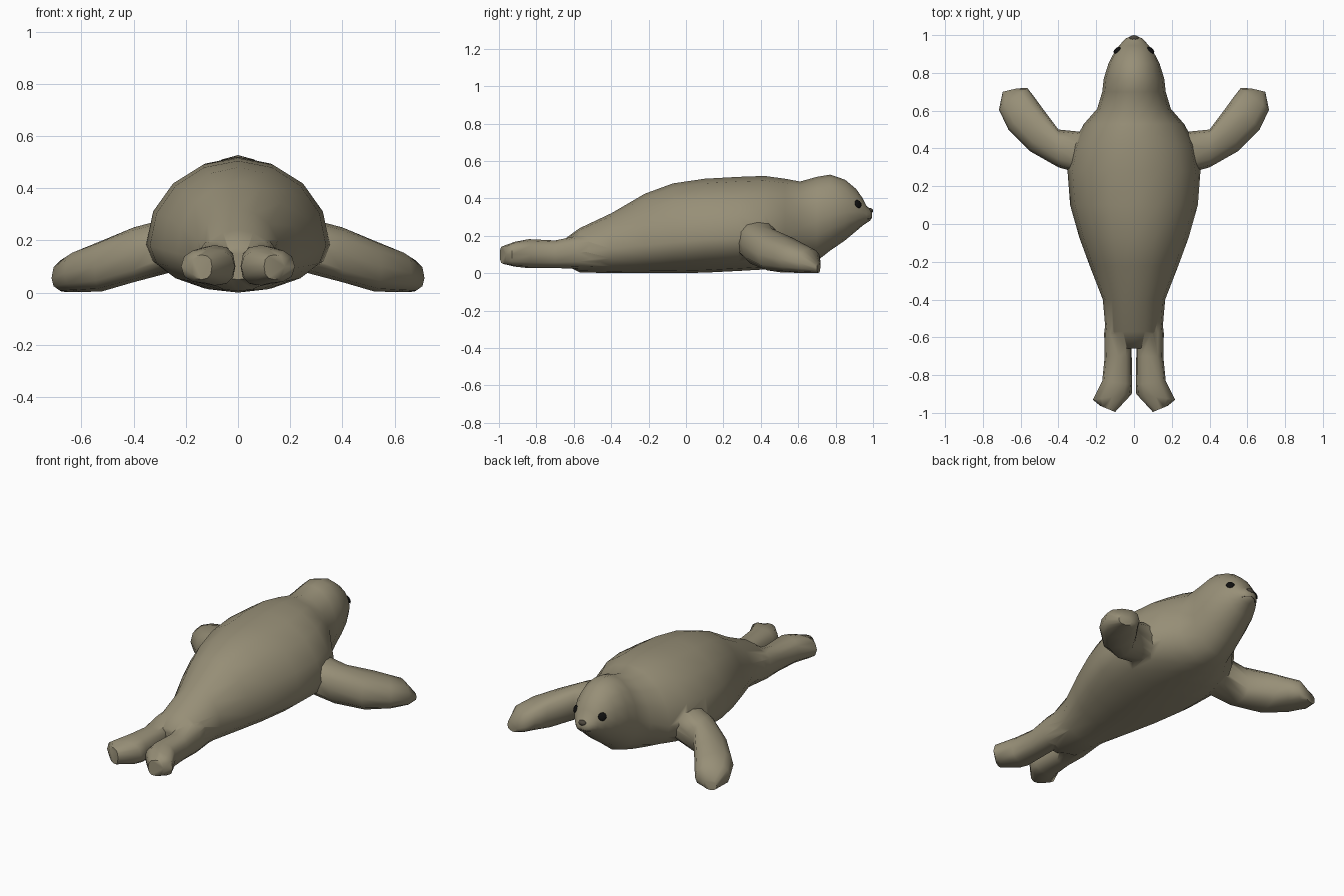
import bpy, bmesh, math
from mathutils import Vector

if "Cube" in bpy.data.objects:
    bpy.data.objects.remove(bpy.data.objects["Cube"])


def material(name, rgb):
    m = bpy.data.materials.new(name)
    m.diffuse_color = (*rgb, 1)
    m.use_nodes = True
    m.node_tree.nodes["Principled BSDF"].inputs["Base Color"].default_value = m.diffuse_color
    return m


fur = material("fur", (0.31, 0.275, 0.185))
black = material("black", (0.005, 0.005, 0.005))
dark = material("dark_skin", (0.07, 0.06, 0.045))


def loft(name, rings, sides, power=1.0):
    """Ring = (left xy, right xy, top z, widest z, bottom z)."""
    bm = bmesh.new()
    loops = []
    for a, b, top, wide, bot in rings:
        a, b = Vector(a), Vector(b)
        loop = []
        for i in range(sides):
            t = 2 * math.pi * i / sides
            s, c = math.sin(t), math.cos(t)
            s = math.copysign(abs(s) ** power, s)
            c = math.copysign(abs(c) ** power, c)
            p = (a + b) / 2 + (b - a) / 2 * s
            z = wide + c * ((top - wide) if c > 0 else (wide - bot))
            loop.append(bm.verts.new((p.x, p.y, z)))
        loops.append(loop)
    for l0, l1 in zip(loops, loops[1:]):
        for i in range(sides):
            j = (i + 1) % sides
            bm.faces.new((l0[i], l0[j], l1[j], l1[i]))
    bm.faces.new(loops[0])
    bm.faces.new(loops[-1])
    bmesh.ops.recalc_face_normals(bm, faces=bm.faces)
    me = bpy.data.meshes.new(name)
    bm.to_mesh(me)
    bm.free()
    me.materials.append(fur)
    ob = bpy.data.objects.new(name, me)
    bpy.context.collection.objects.link(ob)
    return ob


def smooth(ob, angle=60):
    bpy.ops.object.select_all(action='DESELECT')
    ob.select_set(True)
    bpy.context.view_layer.objects.active = ob
    bpy.ops.object.shade_smooth_by_angle(angle=math.radians(angle))


# Body and head: y, half width, top, widest height, bottom
profile = [
    (-0.66, 0.09, 0.175, 0.11, 0.05), (-0.57, 0.15, 0.24, 0.11, 0.005),
    (-0.40, 0.165, 0.32, 0.13, 0.0), (-0.22, 0.235, 0.425, 0.15, 0.0),
    (-0.07, 0.29, 0.48, 0.165, 0.0), (0.10, 0.338, 0.505, 0.18, 0.003),
    (0.28, 0.352, 0.515, 0.185, 0.012), (0.42, 0.325, 0.52, 0.19, 0.02),
    (0.53, 0.265, 0.505, 0.21, 0.03), (0.61, 0.195, 0.49, 0.24, 0.04),
    (0.70, 0.168, 0.515, 0.28, 0.065), (0.77, 0.16, 0.527, 0.31, 0.12),
    (0.85, 0.135, 0.50, 0.325, 0.175), (0.91, 0.104, 0.45, 0.33, 0.225),
    (0.945, 0.078, 0.40, 0.325, 0.255), (0.965, 0.06, 0.36, 0.315, 0.268),
    (0.983, 0.042, 0.345, 0.31, 0.28), (0.994, 0.018, 0.33, 0.31, 0.295)]
body = loft("body", [((-w, y), (w, y), t, m, b) for y, w, t, m, b in profile], 16)

# Front flippers: reaching outward and forward, flat on the ground
front = [((0.20, 0.48), (0.22, 0.25), 0.30, 0.19, 0.09),
         ((0.40, 0.50), (0.40, 0.30), 0.25, 0.15, 0.04),
         ((0.49, 0.62), (0.55, 0.385), 0.20, 0.10, 0.005),
         ((0.53, 0.675), (0.665, 0.50), 0.162, 0.075, 0.002),
         ((0.565, 0.72), (0.715, 0.605), 0.13, 0.055, 0.002),
         ((0.62, 0.718), (0.695, 0.70), 0.06, 0.03, 0.002)]

# Hind flippers: trailing behind, tips splayed
hind = [((0.02, -0.42), (0.14, -0.42), 0.22, 0.12, 0.03),
        ((0.012, -0.58), (0.158, -0.58), 0.20, 0.11, 0.025),
        ((0.012, -0.70), (0.155, -0.70), 0.175, 0.10, 0.027),
        ((0.01, -0.85), (0.168, -0.83), 0.182, 0.10, 0.027),
        ((0.012, -0.90), (0.218, -0.93), 0.168, 0.10, 0.035),
        ((0.10, -0.995), (0.18, -0.962), 0.145, 0.10, 0.05)]


def mirrored(rings):
    return [((-a[0], a[1]), (-b[0], b[1]), t, m, z) for a, b, t, m, z in rings]


# Merge the four flippers into one skin
for rings in (front, hind):
    for r in (rings, mirrored(rings)):
        part = loft("flipper", r, 12, 0.8)
        bpy.context.view_layer.objects.active = body
        mod = body.modifiers.new("join", 'BOOLEAN')
        mod.operation, mod.solver, mod.object = 'UNION', 'EXACT', part
        bpy.ops.object.modifier_apply(modifier=mod.name)
        bpy.data.objects.remove(part)
smooth(body)
bpy.context.view_layer.update()

# Eyes: flattened beads lying on the skin
for side, name in ((1, "right_eye"), (-1, "left_eye")):
    hit, pos, nrm, _ = body.ray_cast(Vector((side, 0.92, 0.37)), Vector((-side, 0, 0)))
    bpy.ops.mesh.primitive_uv_sphere_add(segments=16, ring_count=8, radius=0.023, location=pos)
    eye = bpy.context.object
    eye.name = name
    eye.rotation_euler = nrm.to_track_quat('Z', 'Y').to_euler()
    eye.scale = (1, 1, 0.4)
    eye.data.materials.append(black)
    smooth(eye)

# Nose
bpy.ops.mesh.primitive_uv_sphere_add(segments=12, ring_count=8, radius=1, location=(0, 0.981, 0.334))
nose = bpy.context.object
nose.name = "nose"
nose.scale = (0.026, 0.019, 0.015)
nose.data.materials.append(dark)
smooth(nose)

# Mouth line following the muzzle
pts = []
for x in (-0.045, -0.03, -0.015, 0, 0.015, 0.03, 0.045):
    hit, pos, _, _ = body.ray_cast(Vector((x, 2, 0.298 - abs(x) * 0.2)), Vector((0, -1, 0)))
    if hit:
        pts.append(pos)
curve = bpy.data.curves.new("mouth", 'CURVE')
curve.dimensions = '3D'
curve.bevel_depth = 0.002
curve.bevel_resolution = 1
line = curve.splines.new('POLY')
line.points.add(len(pts) - 1)
for p, co in zip(line.points, pts):
    p.co = (*co, 1)
curve.materials.append(dark)
bpy.context.collection.objects.link(bpy.data.objects.new("mouth", curve))
